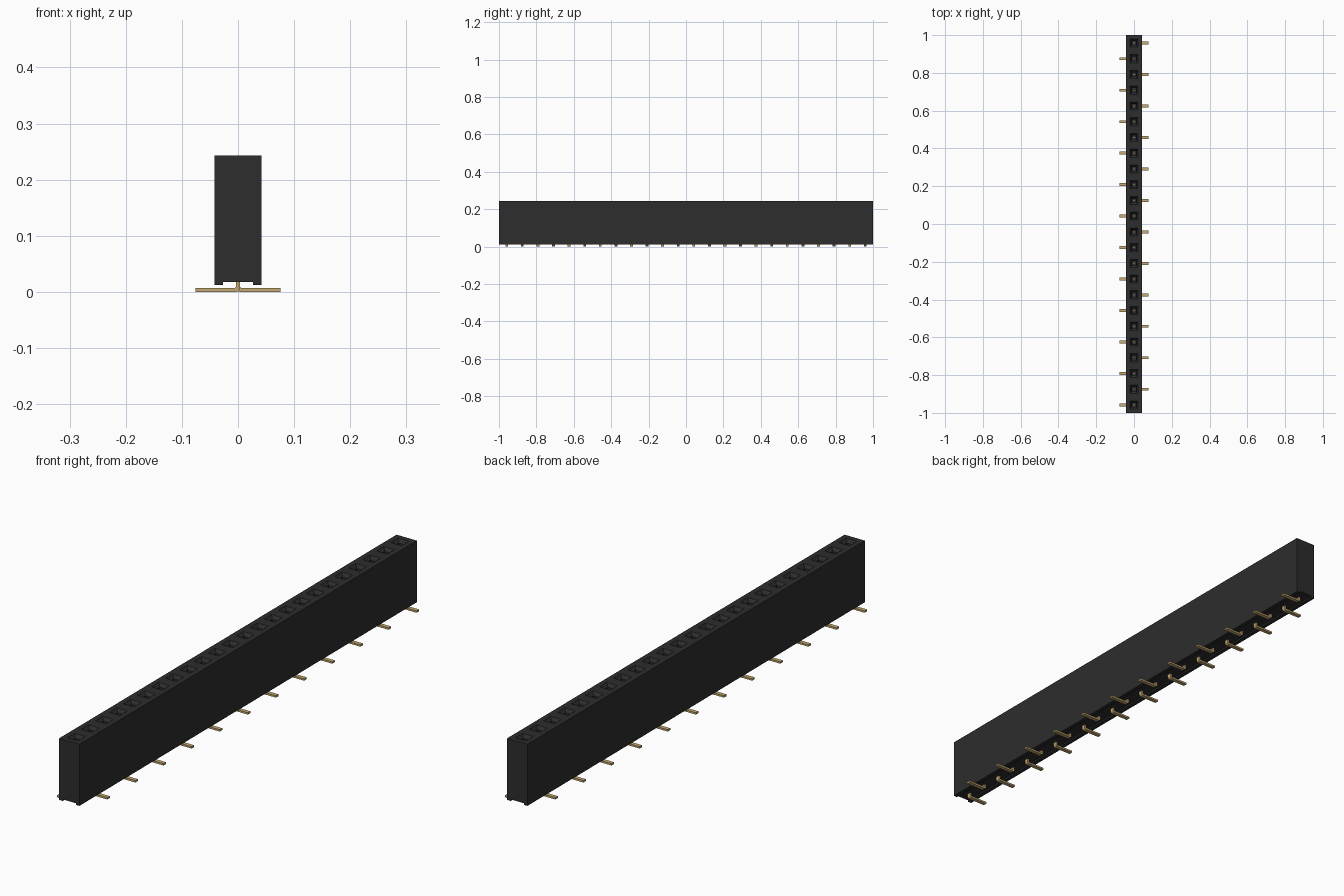
import bpy, bmesh
from mathutils import Vector

cube = bpy.data.objects.get("Cube")
if cube:
    bpy.data.objects.remove(cube, do_unlink=True)

COUNT = 24
PITCH = 2.0 / COUNT
HALF_W, TOP, BASE, CHANNEL = 0.042, 0.243, 0.012, 0.018


def material(name, rgb):
    m = bpy.data.materials.new(name)
    m.diffuse_color = (*rgb, 1)
    m.use_nodes = True
    bsdf = m.node_tree.nodes["Principled BSDF"]
    bsdf.inputs["Base Color"].default_value = (*rgb, 1)
    bsdf.inputs["Roughness"].default_value = 0.6
    return m


black = material("black plastic", (0.026, 0.026, 0.026))
gold = material("gold metal", (0.56, 0.40, 0.17))


def finish(bm, name, mat):
    bmesh.ops.recalc_face_normals(bm, faces=bm.faces)
    me = bpy.data.meshes.new(name)
    bm.to_mesh(me)
    bm.free()
    me.materials.append(mat)
    ob = bpy.data.objects.new(name, me)
    bpy.context.scene.collection.objects.link(ob)
    return ob


def extrude_profile(bm, points, y0, y1):
    """Extrude an (x, z) outline along y."""
    face = bm.faces.new([bm.verts.new((x, y0, z)) for x, z in points])
    new = bmesh.ops.extrude_face_region(bm, geom=[face])["geom"]
    verts = [v for v in new if isinstance(v, bmesh.types.BMVert)]
    bmesh.ops.translate(bm, verts=verts, vec=(0, y1 - y0, 0))


# Housing: tall bar with a shallow channel along the underside
bm = bmesh.new()
outline = [(-HALF_W, BASE), (-HALF_W, TOP), (HALF_W, TOP), (HALF_W, BASE),
           (0.027, BASE), (0.027, CHANNEL), (-0.027, CHANNEL), (-0.027, BASE)]
extrude_profile(bm, outline, -1, 1)
bmesh.ops.recalc_face_normals(bm, faces=bm.faces)


def top_faces():
    return [f for f in bm.faces if f.normal.z > 0.9 and f.calc_center_median().z > TOP - 0.001]


# Divide the top into one cell per socket
for i in range(1, COUNT):
    cells = top_faces()
    edges = {e for f in cells for e in f.edges}
    verts = {v for f in cells for v in f.verts}
    bmesh.ops.bisect_plane(bm, geom=[*cells, *edges, *verts], dist=1e-6,
                           plane_co=Vector((0, -1 + i * PITCH, 0)), plane_no=Vector((0, 1, 0)))
    bm.normal_update()

# Sockets: square mouth, tapered lead-in, deep shaft
sockets = top_faces()
for inset, depth in ((0.020, 0), (0.010, -0.012), (0.0005, -0.10)):
    bmesh.ops.inset_individual(bm, faces=sockets, thickness=inset, depth=depth, use_even_offset=True)
finish(bm, "socket_housing", black)

# Pins: L-shaped leads with a rounded bend, feet alternating sides
lead = [(-0.0037, 0.03), (0.0037, 0.03), (0.0037, 0.0095), (0.0045, 0.0077), (0.0063, 0.007),
        (0.0755, 0.007), (0.0755, 0), (0.004, 0), (0.0005, 0.001), (-0.0025, 0.0035), (-0.0037, 0.007)]
for i in range(COUNT):
    y = -1 + (i + 0.5) * PITCH
    side = 1 if i % 2 else -1
    bm = bmesh.new()
    extrude_profile(bm, [(side * x, z) for x, z in lead], y - 0.0075, y + 0.0075)
    finish(bm, f"pin_{i + 1}", gold)

    # Contact at the bottom of the socket
    bm = bmesh.new()
    extrude_profile(bm, [(-0.005, 0.125), (0.005, 0.125), (0.005, 0.15), (-0.005, 0.15)],
                    y - 0.005, y + 0.005)
    finish(bm, f"contact_{i + 1}", gold)
